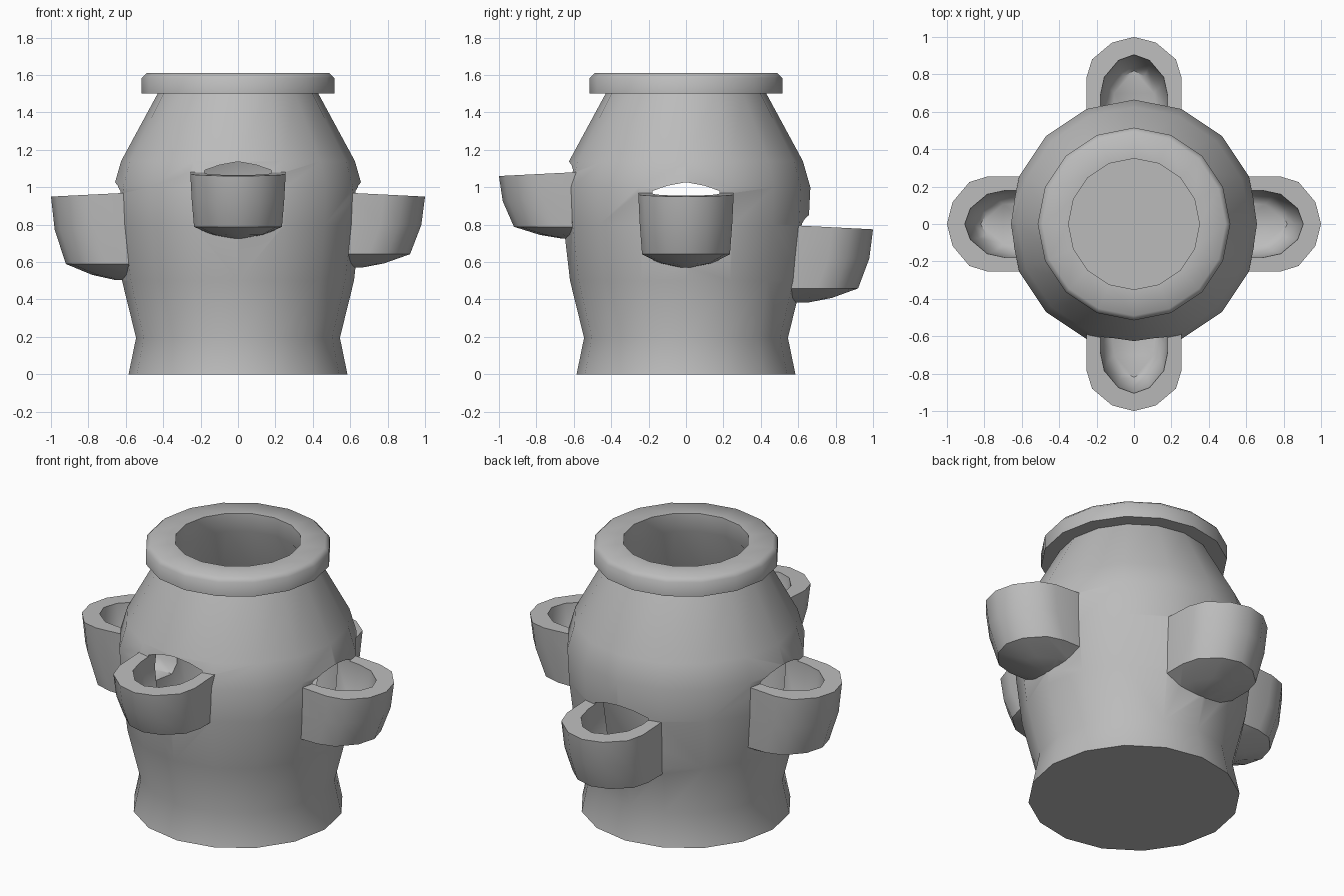
import bpy, bmesh, math

cube = bpy.data.objects.get("Cube")
if cube:
    bpy.data.objects.remove(cube)

clay = bpy.data.materials.new("grey clay")
clay.use_nodes = True
grey = (0.5, 0.5, 0.5, 1)
clay.diffuse_color = grey
clay.node_tree.nodes["Principled BSDF"].inputs["Base Color"].default_value = grey

SIDES = 16


def loft(name, rings):
    """Closed solid skinned through rings of equal point count, bottom to top."""
    bm = bmesh.new()
    loops = [[bm.verts.new(p) for p in ring] for ring in rings]
    n = len(loops[0])
    for low, high in zip(loops, loops[1:]):
        for i in range(n):
            j = (i + 1) % n
            bm.faces.new((low[i], low[j], high[j], high[i]))
    bm.faces.new(loops[0][::-1])
    bm.faces.new(loops[-1])
    bmesh.ops.recalc_face_normals(bm, faces=bm.faces)
    mesh = bpy.data.meshes.new(name)
    bm.to_mesh(mesh)
    bm.free()
    mesh.materials.append(clay)
    obj = bpy.data.objects.new(name, mesh)
    bpy.context.collection.objects.link(obj)
    return obj


def lathe(name, profile):
    step = math.tau / SIDES
    return loft(name, [[(r * math.cos(i * step), r * math.sin(i * step), z)
                        for i in range(SIDES)] for r, z in profile])


def pocket_ring(angle, root, half_width, tip, z, slope=0.0):
    """U-shaped outline pointing outwards along the given angle."""
    side = [(root, 1), (tip - 0.22, 1), (tip - 0.12, 0.88), (tip - 0.03, 0.46)]
    plan = side + [(tip, 0)] + [(r, -k) for r, k in reversed(side)]
    c, s = math.cos(angle), math.sin(angle)
    return [(r * c - k * half_width * s, r * s + k * half_width * c,
             z + slope * (1 - r)) for r, k in plan]


def combine(target, other, operation):
    mod = target.modifiers.new(operation, "BOOLEAN")
    mod.operation, mod.solver, mod.object = operation, "EXACT", other
    bpy.context.view_layer.objects.active = target
    bpy.ops.object.modifier_apply(modifier=mod.name)
    bpy.data.objects.remove(other)


# Pot body with its flared foot
wall = [(0.545, 0.195), (0.62, 0.5), (0.655, 0.8), (0.665, 1.0), (0.625, 1.14)]
pot = lathe("planter_pot", [(0.585, 0)] + wall + [(0.43, 1.5), (0.515, 1.5),
            (0.515, 1.585), (0.49, 1.61), (0.35, 1.61)])

# Side pockets: angle in quarter turns, lip height, depth
pockets = [(-1, 1.06, 0.335), (0, 0.95, 0.38), (1, 0.775, 0.39), (2, 0.95, 0.445)]
for turn, lip, depth in pockets:
    shape = [(1, 0.04, 0.66), (0.94, 0.14, 0.78), (0.81, 0.235, 0.92), (0.4, 0.247, 0.98)]
    rings = [pocket_ring(turn * math.pi / 2, 0.4, w, tip, lip - depth * d)
             for d, w, tip in shape]
    rings.append(pocket_ring(turn * math.pi / 2, 0.4, 0.255, 1.0, lip, 0.05))
    combine(pot, loft("pocket", rings), "UNION")

# Hollow interior
hollow = [(0.5, 0.08)] + [(r - 0.08, z) for r, z in wall]
combine(pot, lathe("hollow", hollow + [(0.35, 1.5), (0.35, 1.7)]), "DIFFERENCE")

# Pocket cavities with arched openings through the wall
for turn, lip, depth in pockets:
    shape = [(0.1 - depth, 0.12, 0.82), (0.15 - depth, 0.165, 0.86), (0, 0.18, 0.905),
             (0.03, 0.18, 0.905), (0.058, 0.1, 0.905), (0.075, 0.01, 0.905)]
    rings = [pocket_ring(turn * math.pi / 2, 0.45, w, tip, lip + dz)
             for dz, w, tip in shape]
    combine(pot, loft("cavity", rings), "DIFFERENCE")

# Smooth clay surface with crisp lips
bpy.ops.object.select_all(action="DESELECT")
pot.select_set(True)
bpy.context.view_layer.objects.active = pot
bpy.ops.object.shade_smooth_by_angle(angle=math.radians(48))
